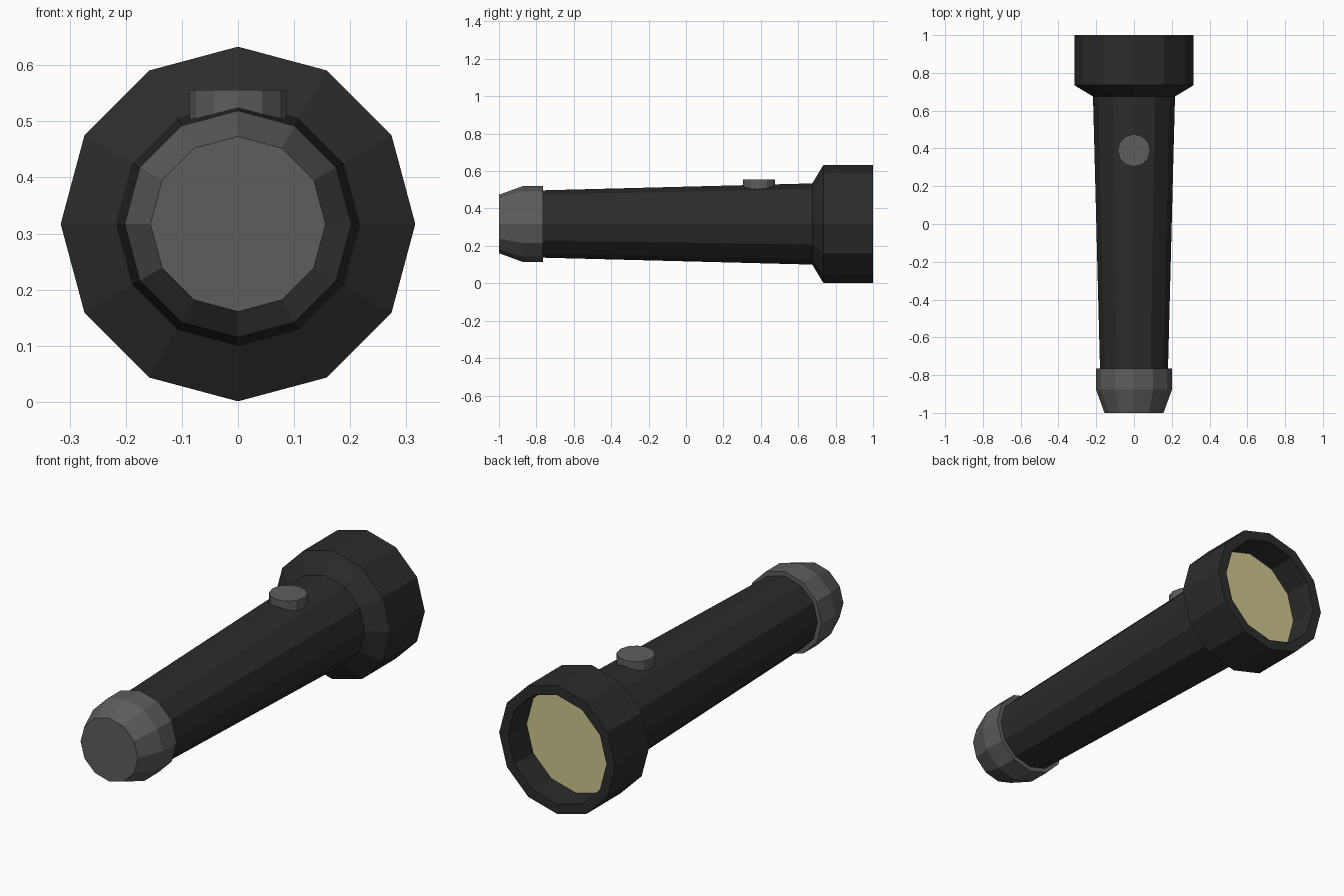
import bpy, bmesh
from math import sin, cos, tau

if "Cube" in bpy.data.objects:
    bpy.data.objects.remove(bpy.data.objects["Cube"])

SIDES = 12
AXIS_Z = 0.317


def material(name, rgb):
    m = bpy.data.materials.new(name)
    m.diffuse_color = (*rgb, 1)
    m.use_nodes = True
    m.node_tree.nodes["Principled BSDF"].inputs["Base Color"].default_value = m.diffuse_color
    return m


def lathe(name, profile, mat, cap_start=False, cap_end=False, upright=None):
    """Spin (position, radius) pairs round the torch axis, or round z at `upright`."""
    bm = bmesh.new()
    rings = []
    for p, r in profile:
        ring = []
        for i in range(SIDES):
            u, v = r * cos(tau * i / SIDES), r * sin(tau * i / SIDES)
            co = (u, upright + v, p) if upright is not None else (u, p, AXIS_Z + v)
            ring.append(bm.verts.new(co))
        rings.append(ring)
    for a, b in zip(rings, rings[1:]):
        for i in range(SIDES):
            j = (i + 1) % SIDES
            # winding keeps the normals outward for either spin axis
            quad = (a[i], a[j], b[j], b[i])
            bm.faces.new(quad if upright is not None else quad[::-1])
    for use, ring, first in ((cap_start, rings[0], True), (cap_end, rings[-1], False)):
        if use:
            flip = first == (upright is not None)
            bm.faces.new(ring[::-1] if flip else ring)
    mesh = bpy.data.meshes.new(name)
    bm.to_mesh(mesh)
    bm.free()
    mesh.materials.append(mat)
    obj = bpy.data.objects.new(name, mesh)
    bpy.context.collection.objects.link(obj)
    return obj


black = material("black_plastic", (0.025, 0.025, 0.025))
grey = material("grey_plastic", (0.11, 0.11, 0.11))
glow = material("lens_yellow", (0.62, 0.57, 0.27))

# Tapered handle
lathe("handle", [(-0.765, 0.18), (0.675, 0.217)], black)

# Flared head with a hollow front
lathe("head", [(0.675, 0.217), (0.735, 0.316), (1.0, 0.316),
               (1.0, 0.268), (0.855, 0.268)], black)

# Recessed lens, facing +y
lens = lathe("lens", [(0.855, 0.268)], glow, cap_end=True)
lens.data.flip_normals()

# Rounded-off end cap
lathe("end_cap", [(-1.0, 0.156), (-0.875, 0.202), (-0.765, 0.202), (-0.765, 0.18)],
      grey, cap_start=True)

# Push button on top
lathe("button", [(0.49, 0.086), (0.556, 0.086)], grey,
      cap_start=True, cap_end=True, upright=0.39)
